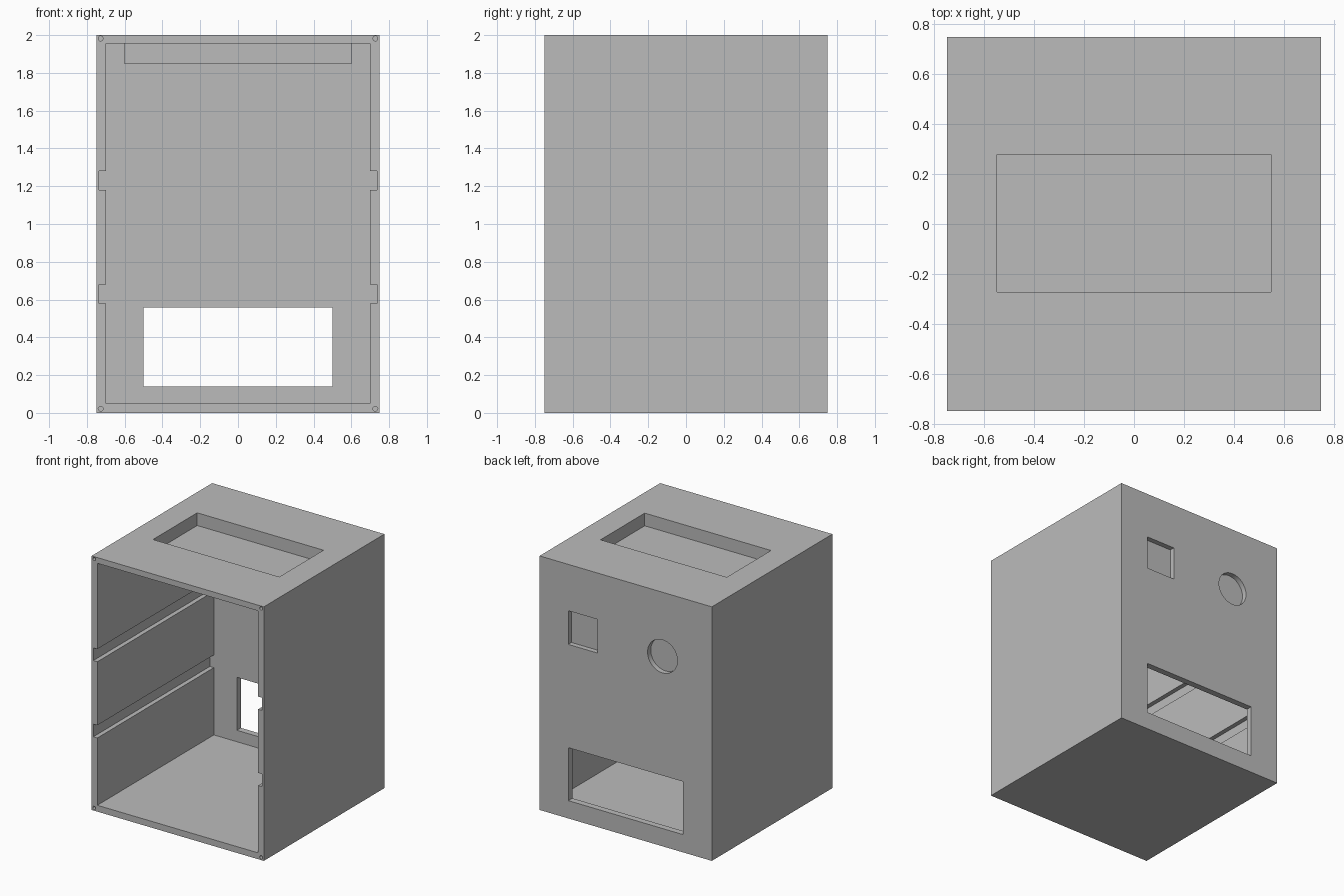
import bpy
from math import pi

old = bpy.data.objects.get("Cube")
if old:
    bpy.data.objects.remove(old, do_unlink=True)

grey = bpy.data.materials.new("plain_grey")
grey.use_nodes = True
colour = (0.5, 0.5, 0.5, 1)
grey.diffuse_color = colour
grey.node_tree.nodes["Principled BSDF"].inputs["Base Color"].default_value = colour


def box(name, x, y, z):
    """Box given by its (min, max) range on each axis."""
    bpy.ops.mesh.primitive_cube_add(size=1, location=[sum(r) / 2 for r in (x, y, z)])
    ob = bpy.context.object
    ob.name = name
    ob.scale = [r[1] - r[0] for r in (x, y, z)]
    bpy.ops.object.transform_apply(location=True, rotation=False, scale=True)
    ob.data.materials.append(grey)
    return ob


def rod(name, radius, x, y, z, sides):
    """Cylinder along y, with y as a (min, max) range."""
    bpy.ops.mesh.primitive_cylinder_add(vertices=sides, radius=radius, depth=y[1] - y[0],
                                        location=(x, sum(y) / 2, z), rotation=(pi / 2, 0, 0))
    ob = bpy.context.object
    ob.name = name
    ob.data.materials.append(grey)
    return ob


def combine(target, tool, operation="DIFFERENCE"):
    mod = target.modifiers.new(tool.name, "BOOLEAN")
    mod.object, mod.operation, mod.solver = tool, operation, "EXACT"
    bpy.context.view_layer.objects.active = target
    bpy.ops.object.modifier_apply(modifier=mod.name)
    bpy.data.objects.remove(tool, do_unlink=True)


half, inner, back = 0.75, 0.70, 0.70
case = box("case", (-half, half), (-half, half), (0, 2))

# Open-fronted cavity
combine(case, box("cavity", (-inner, inner), (-1, back), (0.05, 1.955)))

# Shelf runner grooves in both side walls
for z in (0.58, 1.18):
    for side in (-1, 1):
        x = sorted((side * 0.65, side * 0.735))
        combine(case, box("groove", x, (-1, back), (z, z + 0.1)))

# Sunken tray in the top, hanging into the cavity
combine(case, box("tray_body", (-0.6, 0.6), (-0.32, 0.33), (1.848, 1.98)), "UNION")
combine(case, box("tray_pocket", (-0.55, 0.55), (-0.272, 0.278), (1.9, 2.1)))

# Back wall: through window, blind square and round recesses
combine(case, box("window", (-0.5, 0.5), (0.6, 0.9), (0.14, 0.557)))
combine(case, box("square_recess", (0.245, 0.5), (0.71, 0.9), (1.37, 1.635)))
combine(case, rod("round_recess", 0.13, -0.32, (0.71, 0.9), 1.495, 48))

# Screw holes in the front rim corners
for x in (-0.727, 0.727):
    for z in (0.022, 1.982):
        combine(case, rod("screw_hole", 0.013, x, (-0.9, -0.65), z, 16))

bpy.context.view_layer.objects.active = case
case.select_set(True)
bpy.ops.object.shade_smooth_by_angle(angle=pi / 6)
